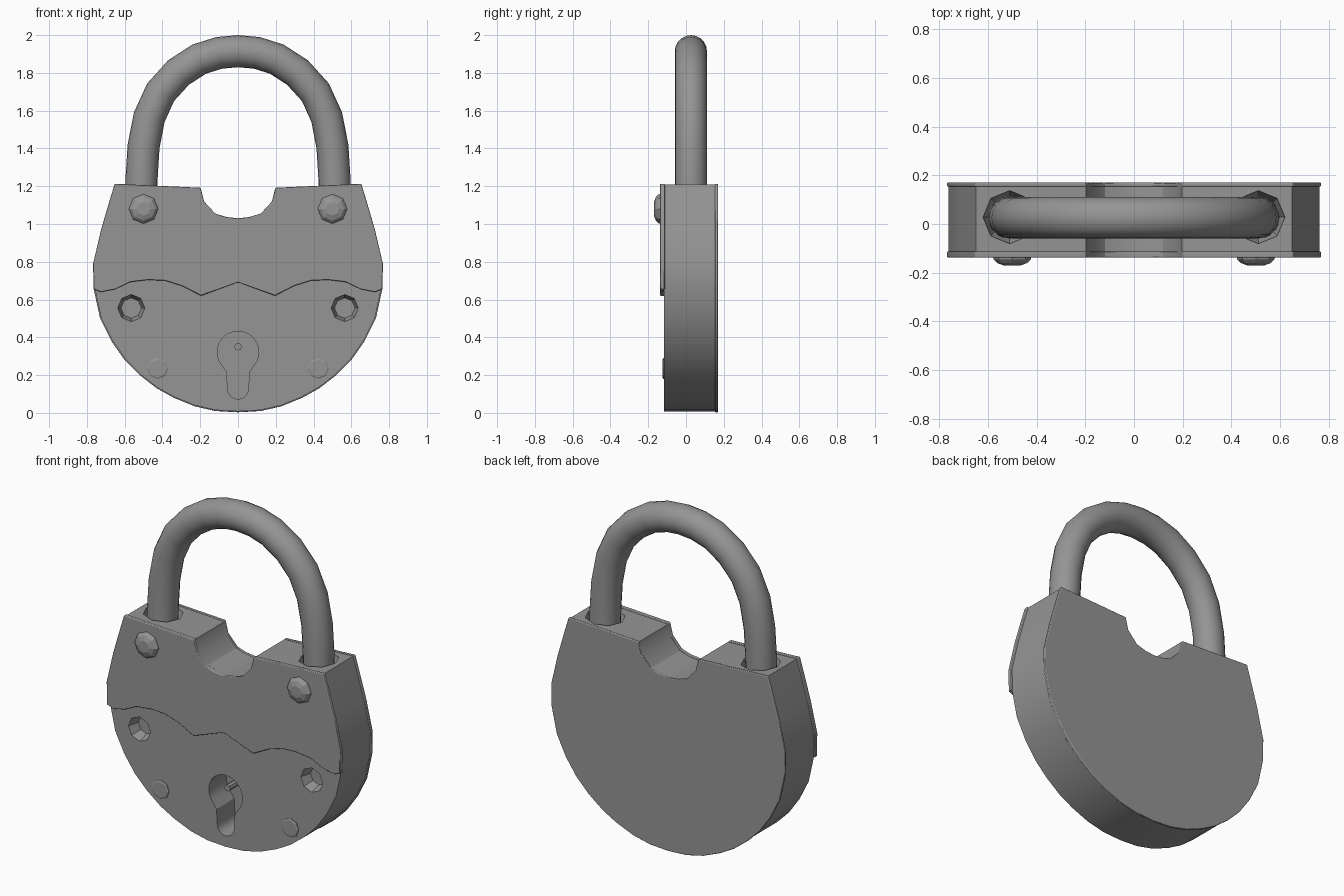
import bpy, bmesh
from math import sin, cos, pi, radians

if "Cube" in bpy.data.objects:
    bpy.data.objects.remove(bpy.data.objects["Cube"])

# Right half of the padlock outline (x, z), bottom to top, then into the notch
SIDE = [(0, .003), (.12, .01), (.23, .035), (.34, .08), (.43, .13), (.52, .2), (.6, .28),
        (.67, .38), (.73, .5), (.765, .66)]
TOP = [(.767, .79), (.725, .97), (.687, 1.1), (.653, 1.213), (.198, 1.192), (.18, 1.12),
       (.12, 1.055), (.06, 1.037), (0, 1.03)]
# Right half of the wavy lower edge of the front cover
WAVE = [(0, .692), (.196, .62), (.296, .672), (.386, .7), (.476, .704), (.57, .693),
        (.65, .655), (.725, .64), (.765, .655)]

# Dark iron
iron = bpy.data.materials.new("dark_iron")
iron.diffuse_color = (.3, .3, .3, 1)
iron.use_nodes = True
iron.node_tree.nodes["Principled BSDF"].inputs["Base Color"].default_value = iron.diffuse_color


def mirrored(half):
    return half + [(-x, z) for x, z in reversed(half) if x > 1e-6]


def smooth_object(ob, angle=30):
    bpy.ops.object.select_all(action='DESELECT')
    ob.select_set(True)
    bpy.context.view_layer.objects.active = ob
    bpy.ops.object.shade_smooth_by_angle(angle=radians(angle))


def loft(name, rings, smooth=False):
    """Closed solid through rings of equal vertex count."""
    bm = bmesh.new()
    vs = [[bm.verts.new(p) for p in r] for r in rings]
    n = len(vs[0])
    for a, b in zip(vs, vs[1:]):
        for i in range(n):
            bm.faces.new((a[i], a[(i + 1) % n], b[(i + 1) % n], b[i]))
    bm.faces.new(vs[0])
    bm.faces.new(vs[-1])
    bmesh.ops.recalc_face_normals(bm, faces=bm.faces)
    me = bpy.data.meshes.new(name)
    bm.to_mesh(me)
    bm.free()
    me.materials.append(iron)
    ob = bpy.data.objects.new(name, me)
    bpy.context.collection.objects.link(ob)
    if smooth:
        smooth_object(ob)
    return ob


def prism(name, pts, y0, y1, smooth=False):
    return loft(name, [[(x, y, z) for x, z in pts] for y in (y0, y1)], smooth)


def lathe(name, x, z, profile, n=8, smooth=False):
    """Round part about a y axis; profile holds (radius, y)."""
    return loft(name, [[(x + r * cos(2 * pi * i / n), y, z + r * sin(2 * pi * i / n))
                        for i in range(n)] for r, y in profile], smooth)


def bake_modifiers(ob):
    dg = bpy.context.evaluated_depsgraph_get()
    mesh = bpy.data.meshes.new_from_object(ob.evaluated_get(dg))
    ob.modifiers.clear()
    ob.data = mesh


def plate(name, pts, y0, y1):
    """Sheet with a small rounded edge."""
    ob = prism(name, pts, y0, y1, True)
    m = ob.modifiers.new("edge", 'BEVEL')
    m.width = .005
    m.segments = 3
    m.limit_method = 'ANGLE'
    m.angle_limit = radians(70)
    m.harden_normals = True
    return ob


outline = mirrored(SIDE + TOP)

# Main case, slightly smaller than the plates
case = prism("case", [(x * .992, .65 + (z - .65) * .992) for x, z in outline], -.116, .16)

# Back plate and wavy front cover
plate("back_plate", outline, .153, .17)
plate("front_cover", mirrored(WAVE + TOP), -.138, -.112)

# Keyhole outline: round head running into a rounded slot
head = [(.11 * cos(radians(a)), .322 + .11 * sin(radians(a))) for a in range(77, -41, -13)]
slot = [(.06, .215)] + [(.055 * cos(radians(a)), .128 + .055 * sin(radians(a)))
                        for a in range(0, -73, -18)]
cutters = [prism("keyhole_cutter", mirrored([(0, .432)] + head + slot + [(0, .073)]), -.2, .05)]

for s, side in ((-1, "left"), (1, "right")):
    # Tapered screw holes and shackle sockets
    cutters.append(lathe(side + "_screw_hole_cutter", s * .565, .555,
                         [(.079, -.13), (.072, -.116), (.054, -.05)]))
    cutters.append(loft(side + "_socket_cutter", [
        [(s * .51 + r * cos(i * pi / 4), .028 + r * sin(i * pi / 4), z) for i in range(8)]
        for r, z in ((.113, 1.25), (.108, 1.19), (.086, 1.14))]))
    # Domed rivets on the cover, flat rivets on the lower case
    lathe(side + "_cover_rivet", s * .5, 1.08,
          [(.08, -.13), (.076, -.146), (.062, -.16), (.035, -.17)], 8)
    lathe(side + "_lower_rivet", s * .425, .235, [(.056, -.105), (.056, -.12), (.048, -.124)])

for c in cutters:
    m = case.modifiers.new(c.name, 'BOOLEAN')
    m.operation = 'DIFFERENCE'
    m.solver = 'EXACT'
    m.object = c
bake_modifiers(case)
for c in cutters:
    bpy.data.objects.remove(c)
smooth_object(case)

# Pin inside the keyhole
lathe("key_pin", 0, .35, [(.02, .06), (.02, -.1)], 8)

# Shackle: a round bar swept along a mirrored arch
arch = mirrored([(0, 1.915), (.1, 1.906), (.205, 1.873), (.315, 1.802), (.41, 1.697),
                 (.47, 1.565), (.5, 1.41), (.51, 1.25), (.513, 1.1)])
half = len(arch) // 2 + 1
path = arch[half:] + arch[:half]
cu = bpy.data.curves.new("shackle", 'CURVE')
cu.dimensions = '3D'
cu.bevel_depth = .085
cu.bevel_resolution = 8
cu.use_fill_caps = True
sp = cu.splines.new('POLY')
sp.points.add(len(path) - 1)
for p, (x, z) in zip(sp.points, path):
    p.co = (x, .026, z, 1)
cu.materials.append(iron)
shackle = bpy.data.objects.new("shackle", cu)
bpy.context.collection.objects.link(shackle)
bpy.ops.object.select_all(action='DESELECT')
shackle.select_set(True)
bpy.context.view_layer.objects.active = shackle
bpy.ops.object.convert(target='MESH')
smooth_object(bpy.context.view_layer.objects.active, 50)
